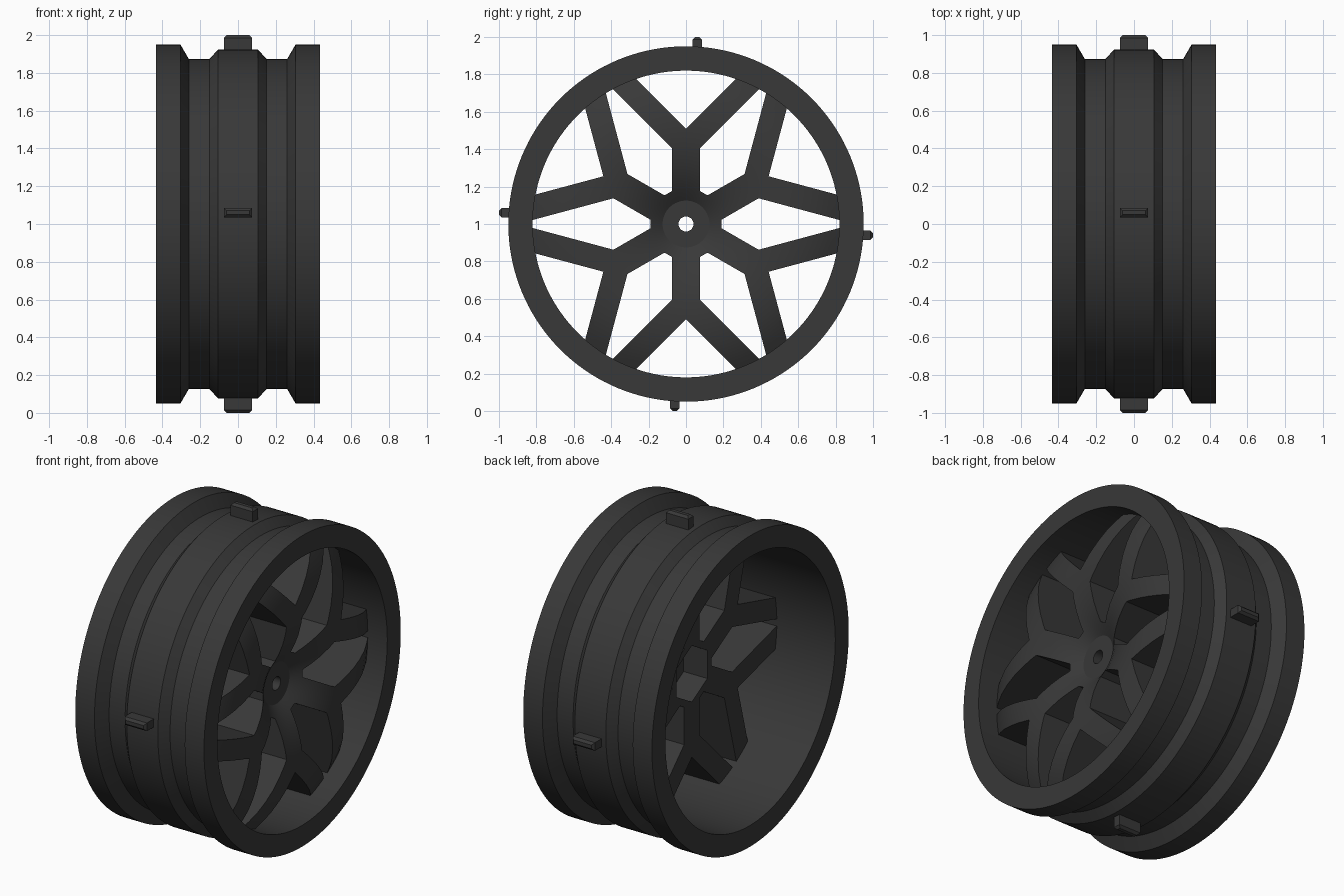
import bpy, bmesh, math
from mathutils import Matrix, Vector

if "Cube" in bpy.data.objects:
    bpy.data.objects.remove(bpy.data.objects["Cube"])

SEG = 144
CENTRE = Vector((0, 0, 1))

rubber = bpy.data.materials.new("charcoal plastic")
rubber.diffuse_color = (0.04, 0.04, 0.04, 1)
rubber.use_nodes = True
rubber.node_tree.nodes["Principled BSDF"].inputs["Base Color"].default_value = rubber.diffuse_color


def finish(name, bm):
    bmesh.ops.recalc_face_normals(bm, faces=bm.faces)
    me = bpy.data.meshes.new(name)
    bm.to_mesh(me)
    bm.free()
    me.materials.append(rubber)
    ob = bpy.data.objects.new(name, me)
    ob.location = CENTRE
    bpy.context.collection.objects.link(ob)
    return ob


def activate(ob):
    bpy.ops.object.select_all(action='DESELECT')
    ob.select_set(True)
    bpy.context.view_layer.objects.active = ob


def smooth(ob, angle=25):
    activate(ob)
    bpy.ops.object.shade_smooth_by_angle(angle=math.radians(angle))


def lathe(name, profile):
    """Revolve a closed (x, radius) outline around the x axis."""
    bm = bmesh.new()
    rings = []
    for i in range(SEG):
        a = 2 * math.pi * i / SEG
        rings.append([bm.verts.new((x, r * math.cos(a), r * math.sin(a))) for x, r in profile])
    n = len(profile)
    for i in range(SEG):
        p, q = rings[i], rings[(i + 1) % SEG]
        for j in range(n):
            k = (j + 1) % n
            bm.faces.new((p[j], p[k], q[k], q[j]))
    return finish(name, bm)


def prism(bm, outline, x0, x1, angle):
    """Extrude a (y, z) outline along x, turned around the axle."""
    rot = Matrix.Rotation(angle, 3, 'X')
    lo = [bm.verts.new(rot @ Vector((x0, y, z))) for y, z in outline]
    hi = [bm.verts.new(rot @ Vector((x1, y, z))) for y, z in outline]
    bm.faces.new(lo)
    bm.faces.new(hi)
    for i in range(len(lo)):
        j = (i + 1) % len(lo)
        bm.faces.new((lo[i], lo[j], hi[j], hi[i]))


# Barrel: stepped outer wall with two flanges, straight bore
half = [(0.435, 0.95), (0.305, 0.95), (0.26, 0.873), (0.152, 0.873), (0.105, 0.924)]
outer = half + [(-x, r) for x, r in reversed(half)]
smooth(lathe("rim_barrel", outer + [(-0.435, 0.82), (0.435, 0.82)]))

# Spoke disc: domed front with a sunken hub, flat back
front = [(0.26, 0.04), (0.26, 0.125), (0.298, 0.18), (0.33, 0.24), (0.355, 0.30),
         (0.374, 0.37), (0.385, 0.44), (0.388, 0.51), (0.384, 0.58), (0.372, 0.65),
         (0.352, 0.72), (0.325, 0.78), (0.298, 0.83)]
spokes = lathe("hub_and_spokes", front + [(-0.04, 0.83), (-0.04, 0.04)])

# Openings: six kites between spokes, six notches in the forks, hex socket at the back
kite = [(0.19, -0.023), (0.388, -0.1375), (0.90, 0), (0.388, 0.1375), (0.19, 0.023)]
notch = [(0.51, 0), (0.90, -0.39), (0.90, 0.39)]
bm = bmesh.new()
for i in range(6):
    prism(bm, kite, -0.3, 0.7, math.radians(60 * i))
    prism(bm, notch, -0.3, 0.7, math.radians(60 * i + 30))
hexagon = [(0.172 * math.cos(math.radians(60 * i + 30)),
            0.172 * math.sin(math.radians(60 * i + 30))) for i in range(6)]
prism(bm, hexagon, -0.3, 0.12, 0)
cutter = finish("opening_cutter", bm)
cutter.hide_render = True

mod = spokes.modifiers.new("openings", 'BOOLEAN')
mod.operation = 'DIFFERENCE'
mod.solver = 'EXACT'
mod.use_self = True
mod.object = cutter
activate(spokes)
bpy.ops.object.modifier_apply(modifier=mod.name)
bpy.data.objects.remove(cutter)
smooth(spokes)

# Four chamfered lugs around the barrel
for i in range(4):
    bm = bmesh.new()
    bmesh.ops.create_cube(bm, size=1, matrix=Matrix.Translation((0, 0.06, 0.94))
                          @ Matrix.Diagonal((0.15, 0.05, 0.12, 1)))
    top = [e for e in bm.edges if all(v.co.z > 0.99 for v in e.verts)]
    bmesh.ops.bevel(bm, geom=top, offset=0.014, segments=1, affect='EDGES')
    bmesh.ops.transform(bm, matrix=Matrix.Rotation(math.pi / 2 * i, 4, 'X'), verts=bm.verts)
    finish(f"lug_{i + 1}", bm)
